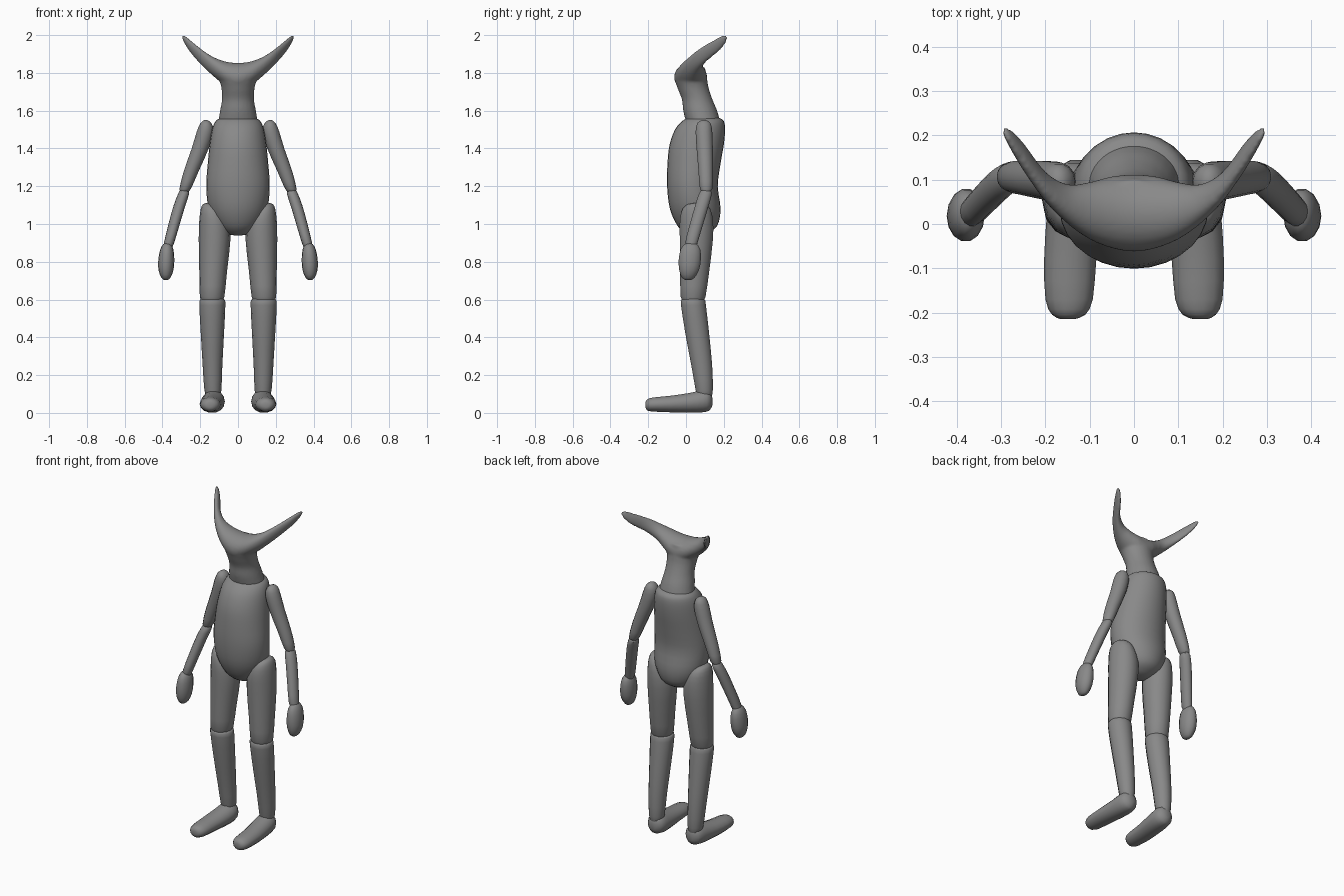
import bpy, bmesh, math
from mathutils import Vector

grey = bpy.data.materials.new("plain_grey")
grey.diffuse_color = (0.25, 0.25, 0.25, 1)


def finish(ob):
    if not ob.data.materials:
        ob.data.materials.append(grey)
    bpy.ops.object.select_all(action='DESELECT')
    ob.select_set(True)
    bpy.context.view_layer.objects.active = ob
    bpy.ops.object.shade_smooth_by_angle(angle=math.radians(40))


def spline(rows, steps):
    """Catmull-Rom blend between rows of section data."""
    out = []
    for i in range(len(rows) - 1):
        p = [rows[max(i - 1, 0)], rows[i], rows[i + 1], rows[min(i + 2, len(rows) - 1)]]
        for s in range(steps):
            t = s / steps
            out.append([b + 0.5 * t * (c - a + t * (2 * a - 5 * b + 4 * c - d + t * (3 * (b - c) + d - a)))
                        for a, b, c, d in zip(*p)])
    return out + [list(rows[-1])]


def loft(name, axis, rows, sides=14, steps=2, mirror=False):
    """Rows: position along axis, then low/high extents on the other two axes."""
    bm = bmesh.new()
    rings = []
    for pos, a0, a1, b0, b1 in spline(rows, steps):
        ring = []
        for k in range(sides):
            t = 2 * math.pi * k / sides
            co = [(a0 + a1) / 2 + math.cos(t) * (a1 - a0) / 2,
                  (b0 + b1) / 2 + math.sin(t) * (b1 - b0) / 2]
            co.insert("xyz".index(axis), pos)
            ring.append(bm.verts.new(Vector(co)))
        rings.append(ring)
    for r, q in zip(rings, rings[1:]):
        for k in range(sides):
            n = (k + 1) % sides
            bm.faces.new((r[k], r[n], q[n], q[k]))
    bm.faces.new(rings[0])
    bm.faces.new(rings[-1])
    bmesh.ops.recalc_face_normals(bm, faces=bm.faces)
    parts = []
    for side in ("right", "left") if mirror else ("",):
        if side == "left":
            bmesh.ops.scale(bm, vec=(-1, 1, 1), verts=bm.verts)
            bmesh.ops.reverse_faces(bm, faces=bm.faces)
        label = f"{side}_{name}" if side else name
        me = bpy.data.meshes.new(label)
        bm.to_mesh(me)
        ob = bpy.data.objects.new(label, me)
        bpy.context.collection.objects.link(ob)
        finish(ob)
        parts.append(ob)
    bm.free()
    return parts


# torso
loft("torso", 'z', [
    (0.940, -0.02, 0.02, 0.03, 0.07), (0.950, -0.06, 0.06, 0.00, 0.11),
    (0.99, -0.11, 0.11, -0.045, 0.165), (1.08, -0.155, 0.155, -0.085, 0.183),
    (1.20, -0.168, 0.168, -0.10, 0.168), (1.32, -0.16, 0.16, -0.098, 0.183),
    (1.42, -0.15, 0.15, -0.087, 0.20), (1.50, -0.137, 0.137, -0.058, 0.207),
    (1.545, -0.118, 0.118, -0.02, 0.20), (1.562, -0.09, 0.09, 0.01, 0.175)], 28, 3)

# thighs, shins and feet
loft("thigh", 'z', [
    (0.595, 0.085, 0.19, -0.015, 0.09), (0.615, 0.072, 0.202, -0.03, 0.105),
    (0.75, 0.058, 0.205, -0.033, 0.125), (0.92, 0.04, 0.208, -0.035, 0.145),
    (1.02, 0.05, 0.205, -0.035, 0.145), (1.08, 0.085, 0.197, -0.02, 0.13),
    (1.105, 0.12, 0.185, 0.01, 0.10), (1.11, 0.145, 0.17, 0.04, 0.07)], mirror=True)
loft("shin", 'z', [
    (0.08, 0.10, 0.165, 0.06, 0.135), (0.12, 0.088, 0.178, 0.05, 0.143),
    (0.25, 0.083, 0.187, 0.027, 0.14), (0.42, 0.074, 0.197, -0.005, 0.124),
    (0.57, 0.067, 0.205, -0.028, 0.107), (0.60, 0.072, 0.20, -0.025, 0.10),
    (0.612, 0.095, 0.18, 0.0, 0.08)], mirror=True)
loft("foot", 'y', [
    (-0.215, 0.135, 0.165, 0.03, 0.055), (-0.205, 0.11, 0.185, 0.012, 0.073),
    (-0.17, 0.093, 0.20, 0.006, 0.083), (-0.08, 0.085, 0.203, 0.002, 0.092),
    (0.02, 0.073, 0.197, 0.0, 0.107), (0.09, 0.07, 0.19, 0.002, 0.122),
    (0.125, 0.085, 0.175, 0.012, 0.115), (0.14, 0.115, 0.145, 0.04, 0.08)], mirror=True)

# arms and hands
loft("upper_arm", 'z', [
    (1.165, 0.27, 0.30, 0.09, 0.12), (1.185, 0.25, 0.31, 0.073, 0.14),
    (1.28, 0.208, 0.287, 0.065, 0.143), (1.40, 0.155, 0.245, 0.055, 0.143),
    (1.49, 0.13, 0.218, 0.05, 0.14), (1.535, 0.142, 0.198, 0.06, 0.13),
    (1.55, 0.162, 0.178, 0.085, 0.105)], mirror=True)
loft("forearm", 'z', [
    (0.86, 0.355, 0.395, 0.01, 0.05), (0.90, 0.338, 0.392, -0.005, 0.062),
    (1.00, 0.308, 0.368, 0.02, 0.092), (1.10, 0.278, 0.34, 0.048, 0.122),
    (1.165, 0.258, 0.315, 0.07, 0.138), (1.185, 0.272, 0.30, 0.09, 0.122)], mirror=True)
loft("hand", 'z', [
    (0.703, 0.375, 0.39, 0.0, 0.025), (0.715, 0.358, 0.405, -0.022, 0.045),
    (0.755, 0.342, 0.421, -0.037, 0.07), (0.81, 0.337, 0.422, -0.04, 0.08),
    (0.865, 0.342, 0.412, -0.03, 0.077), (0.893, 0.355, 0.396, -0.008, 0.058),
    (0.90, 0.368, 0.383, 0.015, 0.035)], mirror=True)

# head: neck fused with a curved crossbar ending in two horns
neck = loft("head", 'z', [
    (1.54, -0.105, 0.105, 0.0, 0.182), (1.60, -0.095, 0.095, -0.015, 0.165),
    (1.66, -0.085, 0.085, -0.022, 0.14), (1.72, -0.088, 0.088, -0.045, 0.12),
    (1.78, -0.10, 0.10, -0.06, 0.11), (1.83, -0.08, 0.08, -0.015, 0.10)], 24, 4)[0]
half = [
    (0.05, -0.055, 0.108, 1.72, 1.857), (0.10, -0.035, 0.095, 1.757, 1.871),
    (0.15, 0.0, 0.09, 1.80, 1.895), (0.20, 0.05, 0.118, 1.848, 1.931),
    (0.25, 0.12, 0.184, 1.905, 1.972), (0.28, 0.17, 0.215, 1.95, 1.996),
    (0.296, 0.20, 0.217, 1.982, 2.002)]
bar = loft("horns", 'x', [(-r[0], *r[1:]) for r in reversed(half)]
           + [(0, -0.063, 0.112, 1.70, 1.853)] + half, 24, 4)[0]
bpy.ops.object.select_all(action='DESELECT')
bar.select_set(True)
neck.select_set(True)
bpy.context.view_layer.objects.active = neck
bpy.ops.object.join()
for mod in list(neck.modifiers):
    neck.modifiers.remove(mod)
fuse = neck.modifiers.new("fuse", 'REMESH')
fuse.mode = 'VOXEL'
fuse.voxel_size = 0.007
fuse.use_smooth_shade = True
soft = neck.modifiers.new("soften", 'SMOOTH')
soft.factor = 0.5
soft.iterations = 8
